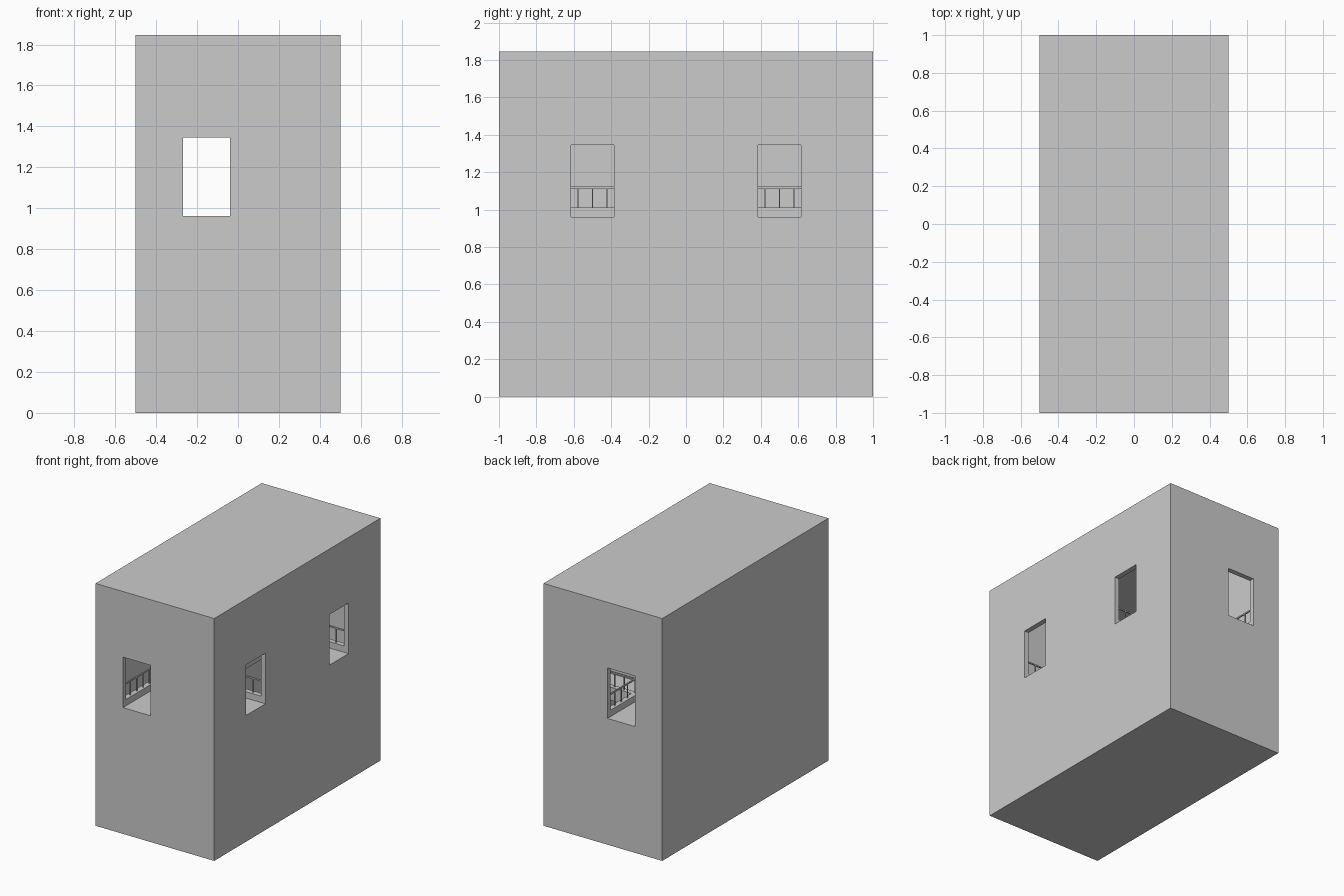
import bpy, bmesh
from mathutils import Vector

if "Cube" in bpy.data.objects:
    bpy.data.objects.remove(bpy.data.objects["Cube"])

G = 1 / 13                      # layout grid
WALL = G / 2
FLOOR, HEAD, TOP = 12.5 * G, 17.5 * G, 24 * G
X0, X1 = -3.5 * G, -0.5 * G     # main walkway
BRANCHES = [(-8 * G, -5 * G), (5 * G, 8 * G)]
CURB, CURB_TOP, RAIL_Z = 0.04, 1.01, 1.118
IN_X, IN_Y = 0.5 - WALL, 1 - WALL


def boxes(name, items):
    """One object made of axis-aligned boxes given as (min corner, max corner)."""
    bm = bmesh.new()
    for lo, hi in items:
        lo, hi = Vector(lo), Vector(hi)
        geo = bmesh.ops.create_cube(bm, size=1)
        for v in geo["verts"]:
            v.co = (lo + hi) / 2 + v.co * (hi - lo)
    me = bpy.data.meshes.new(name)
    bm.to_mesh(me)
    bm.free()
    ob = bpy.data.objects.new(name, me)
    bpy.context.collection.objects.link(ob)
    return ob


# Hollow shell with window openings
shell = boxes("shell", [((-0.5, -1, 0), (0.5, 1, TOP))])
cuts = [("cavity_cutter", (-IN_X, -IN_Y, WALL), (IN_X, IN_Y, TOP - WALL)),
        ("end_opening_cutter", (X0, -1.2, FLOOR), (X1, 1.2, HEAD))]
cuts += [("side_opening_cutter", (0.2, a, FLOOR), (0.7, b, HEAD)) for a, b in BRANCHES]
for name, lo, hi in cuts:
    cutter = boxes(name, [(lo, hi)])
    cutter.hide_render = True
    cutter.hide_set(True)
    mod = shell.modifiers.new(name, 'BOOLEAN')
    mod.operation = 'DIFFERENCE'
    mod.solver = 'EXACT'
    mod.object = cutter

# Walkway slabs: the main run and two side branches
slab = [((X0 - CURB, -IN_Y, FLOOR - 0.05), (X1 + CURB, IN_Y, FLOOR))]
slab += [((X1 + CURB, a - CURB, FLOOR - 0.05), (IN_X, b + CURB, FLOOR)) for a, b in BRANCHES]
boxes("walkway_floor", slab)

# Centre lines of the railings: (axis, fixed coordinate, start, end)
h = CURB / 2
(a0, b0), (a1, b1) = BRANCHES
runs = [("y", X0 - h, -IN_Y, IN_Y)]
runs += [("y", X1 + h, s, e) for s, e in
         [(-IN_Y, a0 - h), (b0 + h, a1 - h), (b1 + h, IN_Y)]]
runs += [("x", y, X1 + h, IN_X) for y in (a0 - h, b0 + h, a1 - h, b1 + h)]


def bar(axis, c, s, e, half, z0, z1, extend):
    s = s if abs(s) > IN_X - 0.01 and axis == "x" or abs(s) > IN_Y - 0.01 else s - extend
    e = e if abs(e) > IN_X - 0.01 and axis == "x" or abs(e) > IN_Y - 0.01 else e + extend
    if axis == "y":
        return (c - half, s, z0), (c + half, e, z1)
    return (s, c - half, z0), (e, c + half, z1)


# Curbs and top rails
R, P = 0.005, 0.0035
boxes("curbs", [bar(*r, h, FLOOR, CURB_TOP, h) for r in runs])
boxes("top_rails", [bar(*r, R, RAIL_Z - R, RAIL_Z + R, R) for r in runs])

# Railing posts on the grid, plus one at each corner
spots = []
for axis, c, s, e in runs:
    for k in range(-13, 14):
        p = (k + 0.5) * G if axis == "y" else k * G
        if axis == "x":
            if k >= 1 and p < e - 0.01:
                spots.append((p, c))
        elif s + 0.02 < p < e - 0.02:
            spots.append((c, p))
    if axis == "x":
        spots.append((s, c))
boxes("railing_posts", [((x - P, y - P, CURB_TOP), (x + P, y + P, RAIL_Z)) for x, y in spots])
